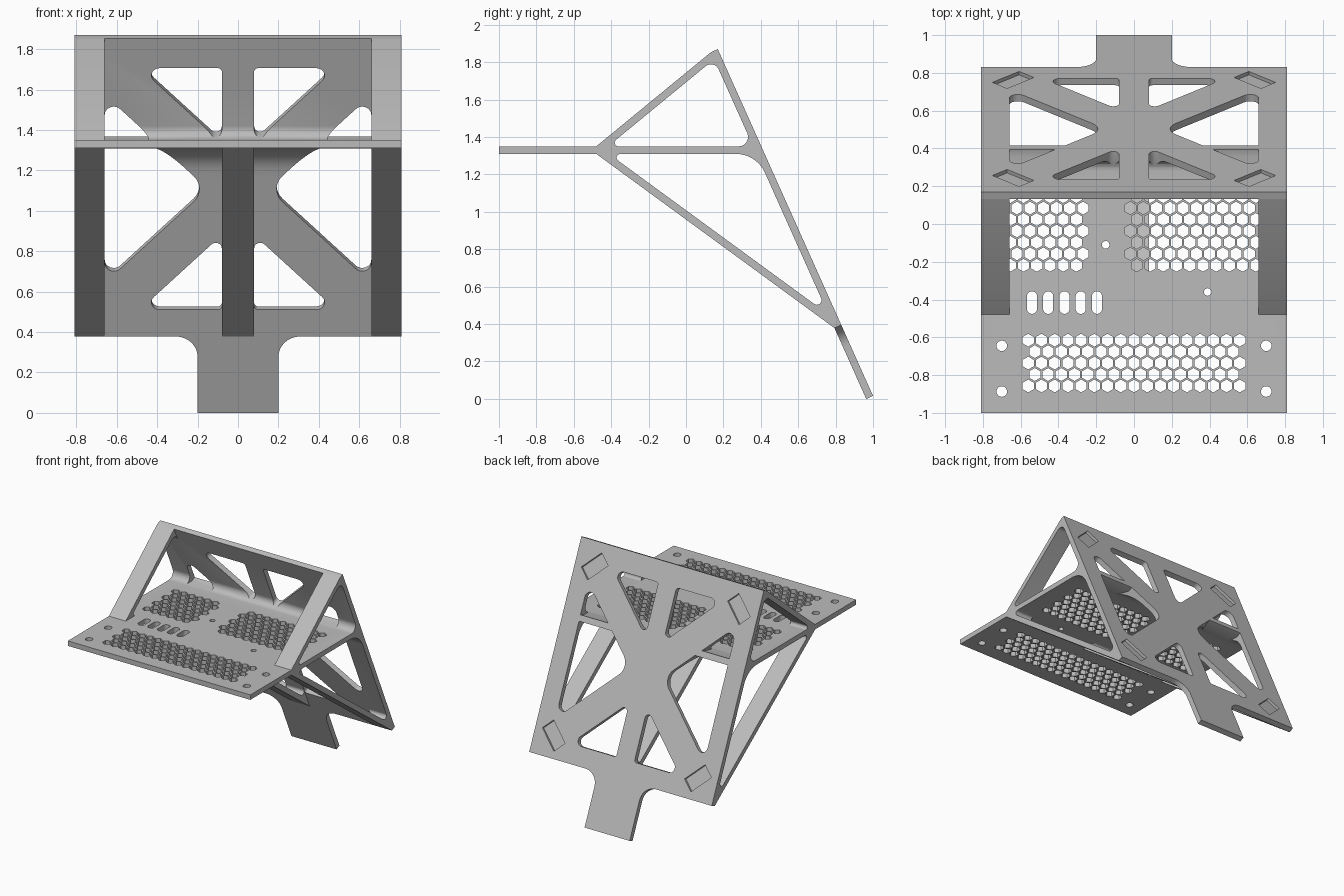
import bpy, bmesh, math
from mathutils import Matrix, Vector

cube = bpy.data.objects.get("Cube")
if cube:
    bpy.data.objects.remove(cube, do_unlink=True)

# Material
grey = bpy.data.materials.new("neutral_grey")
grey.use_nodes = True
GREY = (0.5, 0.5, 0.5, 1)
grey.diffuse_color = GREY
grey.node_tree.nodes["Principled BSDF"].inputs["Base Color"].default_value = GREY

# Main dimensions (side profile is in y, z)
HALF, RAIL, RIB, THICK = 0.81, 0.66, 0.08, 0.04
SHELF_LOW, SHELF_TOP, SHELF_FRONT = 1.31, 1.35, -1.0
TOP_OUT, END_OUT = Vector((0.17, 1.87)), Vector((1.0, 0.016))
DOWN = (END_OUT - TOP_OUT).normalized()
OUT = Vector((-DOWN.y, DOWN.x))
TOP_IN, END_IN = TOP_OUT - OUT * THICK, END_OUT - OUT * THICK
MID_Z = 1.125          # height of the centre of the brace pattern
EDGE_V = -0.8          # lower edge of the wide part of the back plate

SIDE = Matrix(((0, 0, 1, 0), (1, 0, 0, 0), (0, 1, 0, 0), (0, 0, 0, 1)))
mid = TOP_OUT + DOWN * ((MID_Z - TOP_OUT.y) / DOWN.y)
PLATE = Matrix(((1, 0, 0, 0), (0, -DOWN.x, -OUT.x, mid.x),
                (0, -DOWN.y, -OUT.y, mid.y), (0, 0, 0, 1)))


def rounded(corners, steps=8):
    """Polygon from (point, radius) pairs, with rounded corners."""
    pts = []
    for i, (p, r) in enumerate(corners):
        p = Vector(p)
        if r == 0:
            pts.append(p)
            continue
        a = (Vector(corners[i - 1][0]) - p).normalized()
        b = (Vector(corners[(i + 1) % len(corners)][0]) - p).normalized()
        half = a.angle(b) / 2
        centre = p + (a + b).normalized() * (r / math.sin(half))
        start = p + a * (r / math.tan(half)) - centre
        end = p + b * (r / math.tan(half)) - centre
        sweep = math.pi - 2 * half
        if start.x * end.y - start.y * end.x < 0:
            sweep = -sweep
        for k in range(steps + 1):
            pts.append(centre + Matrix.Rotation(sweep * k / steps, 2) @ start)
    return pts


def ring(x, y, r, n, turn=0.0, stretch=0.0):
    """Regular polygon; stretch pulls its halves apart into a slot."""
    pts = []
    for k in range(n):
        a = turn + math.tau * k / n
        pts.append(Vector((x + r * math.cos(a),
                           y + r * math.sin(a) + math.copysign(stretch, math.sin(a)))))
    return pts


def prisms(name, polys, low, high, matrix=Matrix()):
    bm = bmesh.new()
    for poly in polys:
        rows = [[bm.verts.new(matrix @ Vector((p[0], p[1], h))) for p in poly]
                for h in (low, high)]
        bm.faces.new(rows[0][::-1])
        bm.faces.new(rows[1])
        for i in range(len(poly)):
            j = (i + 1) % len(poly)
            bm.faces.new((rows[0][i], rows[0][j], rows[1][j], rows[1][i]))
    bmesh.ops.recalc_face_normals(bm, faces=bm.faces)
    mesh = bpy.data.meshes.new(name)
    bm.to_mesh(mesh)
    bm.free()
    mesh.materials.append(grey)
    obj = bpy.data.objects.new(name, mesh)
    bpy.context.collection.objects.link(obj)
    return obj


def cut(obj, cutter):
    mod = obj.modifiers.new("cut", "BOOLEAN")
    mod.operation, mod.solver, mod.object = "DIFFERENCE", "EXACT", cutter
    bpy.context.view_layer.update()
    graph = bpy.context.evaluated_depsgraph_get()
    mesh = bpy.data.meshes.new_from_object(obj.evaluated_get(graph))
    obj.modifiers.clear()
    obj.data = mesh
    bpy.data.objects.remove(cutter, do_unlink=True)


def smooth(obj):
    bpy.ops.object.select_all(action="DESELECT")
    obj.select_set(True)
    bpy.context.view_layer.objects.active = obj
    bpy.ops.object.shade_smooth_by_angle(angle=math.radians(30))


def inner(z):
    """Point on the inner face of the back plate at height z."""
    return TOP_IN + DOWN * ((z - TOP_IN.y) / DOWN.y)


def mirrored(poly):
    return [poly, [Vector((-p[0], p[1])) for p in poly]]


# Shelf and back plate, joined by fillets
body = prisms("shelf_and_back_plate", [rounded([
    ((SHELF_FRONT, SHELF_LOW), 0), ((SHELF_FRONT, SHELF_TOP), 0),
    (inner(SHELF_TOP), 0.05), (TOP_IN, 0), (TOP_OUT, 0),
    (END_OUT, 0), (END_IN, 0), (inner(SHELF_LOW), 0.17)])], -HALF, HALF, SIDE)

# Brace windows and the notches beside the bottom tab
windows = mirrored(rounded([((RAIL, -0.51), 0.045), ((0.15, 0), 0.1), ((RAIL, 0.51), 0.045)]))
for s in (1, -1):
    windows += mirrored(rounded([((RIB, s * 0.25), 0.03), ((RIB, s * 0.655), 0.02),
                                 ((0.485, s * 0.655), 0.04)]))
windows += mirrored(rounded([((0.2, EDGE_V), 0.11), ((0.2, -1.4), 0), ((1, -1.4), 0), ((1, EDGE_V), 0)]))
window_cutter = prisms("window_cutter", windows, -0.03, 0.15, PLATE)

# The shelf runs on through the windows to the outer face
low, high = inner(SHELF_LOW - 0.002), inner(SHELF_TOP + 0.002)
band = [(-0.9, low.y), low, low + OUT * 0.1, high + OUT * 0.1, high, (-0.9, high.y)]
cut(window_cutter, prisms("band_cutter", [band], -1, 1, SIDE))
cut(body, window_cutter)

# Shallow slanted pockets in the back plate
pockets = []
for su in (1, -1):
    for sv in (1, -1):
        turn = Matrix.Rotation(-su * sv * math.pi / 4, 2)
        pockets.append([Vector((su * 0.64, sv * 0.635)) + turn @ Vector(c) for c in
                        ((-0.1, -0.055), (0.1, -0.055), (0.1, 0.055), (-0.1, 0.055))])
cut(body, prisms("pocket_cutter", pockets, -0.03, 0.02, PLATE))

# Shelf holes: honeycomb vents, slots and screw holes
PITCH, ROW = 0.07, 0.0606
holes = []


def honeycomb(x, y, columns, rows, shift, trim):
    for r in range(rows):
        odd = r % 2
        for c in range(columns - odd * trim):
            holes.append(ring(x + c * PITCH + odd * shift, y - r * ROW, 0.034, 6, math.pi / 6))


honeycomb(-0.56, -0.615, 17, 5, PITCH / 2, 1)
honeycomb(-0.655, 0.145, 6, 7, PITCH / 2, 0)
honeycomb(0.015, 0.145, 10, 7, -PITCH / 2, 0)
for k in range(5):
    holes.append(ring(-0.54 + k * 0.086, -0.416, 0.027, 16, math.pi / 16, 0.033))
for x in (-0.7, 0.7):
    for y in (-0.645, -0.887):
        holes.append(ring(x, y, 0.028, 20))
holes += [ring(-0.15, -0.11, 0.02, 16), ring(0.39, -0.36, 0.02, 16)]
cut(body, prisms("hole_cutter", holes, SHELF_LOW - 0.03, SHELF_TOP + 0.03))
smooth(body)


def strut(name, start, tip, up, tip_radius, x0, x1):
    """Slanted bar from the shelf (start) to the back plate (tip)."""
    along = (tip - start).normalized()
    normal = Vector((-along.y, along.x)) * -up
    base = start + normal * THICK
    shelf_in = base + along * ((start.y - base.y) / along.y)
    t = (TOP_IN - base).dot(OUT) / along.dot(OUT)
    plate_in = base + along * t
    leg = plate_in + DOWN * (0.11 * up)
    sink = Vector((0, -0.02 * up))
    foot = shelf_in + Vector((0.1, 0))
    poly = rounded([(start + sink, 0), (start, 0), (tip, 0), (tip + OUT * 0.02, 0),
                    (leg + OUT * 0.02, 0), (leg, 0), (plate_in, tip_radius),
                    (shelf_in, 0.02), (foot, 0), (foot + sink, 0)])
    smooth(prisms(name, [poly], x0, x1, SIDE))


# Struts above and below the shelf
upper_start, lower_start = Vector((-0.48, SHELF_TOP)), Vector((-0.48, SHELF_LOW))
lower_tip = inner(MID_Z + EDGE_V * -DOWN.y - OUT.y * THICK)
for side, x0, x1 in (("left", RAIL, HALF), ("right", -HALF, -RAIL)):
    strut("upper_strut_" + side, upper_start, TOP_IN, 1, 0.045, x0, x1)
    strut("lower_strut_" + side, lower_start, lower_tip, -1, 0.025, x0, x1)
strut("lower_strut_centre", lower_start, lower_tip, -1, 0.025, -RIB, RIB)
